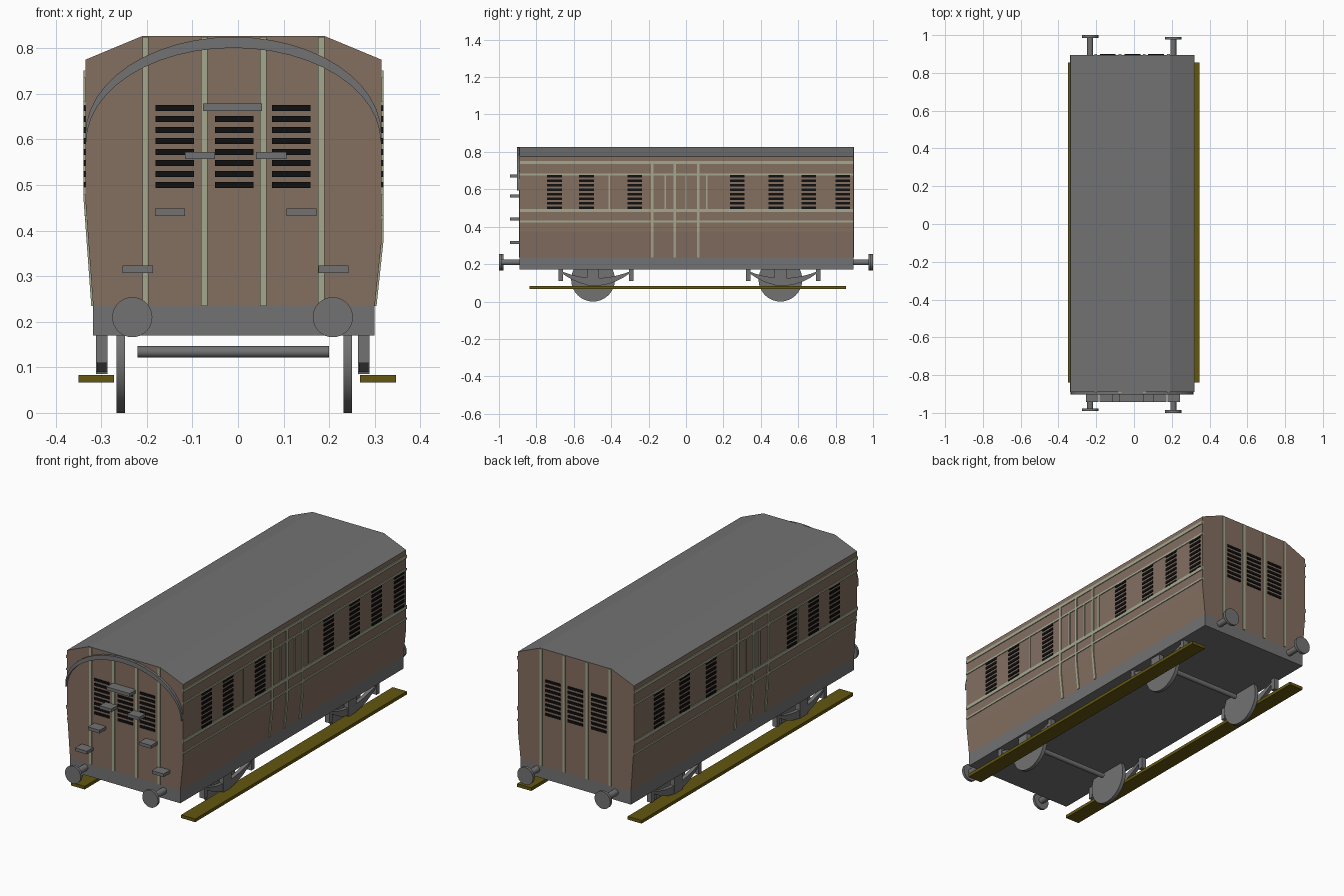
import bpy, bmesh, math
from mathutils import Matrix, Vector

cube = bpy.data.objects.get("Cube")
if cube:
    bpy.data.objects.remove(cube, do_unlink=True)


def material(name, rgb):
    m = bpy.data.materials.new(name)
    m.use_nodes = True
    m.diffuse_color = (*rgb, 1)
    m.node_tree.nodes["Principled BSDF"].inputs["Base Color"].default_value = (*rgb, 1)
    return m


BROWN = material("brown panels", (0.23, 0.158, 0.118))
GREY = material("grey metal", (0.17, 0.17, 0.17))
CREAM = material("pale green trim", (0.37, 0.39, 0.27))
BLACK = material("black louvres", (0.005, 0.005, 0.005))
OLIVE = material("olive wood", (0.125, 0.092, 0.005))


def finish(bm, name, *mats):
    bmesh.ops.recalc_face_normals(bm, faces=bm.faces[:])
    me = bpy.data.meshes.new(name)
    bm.to_mesh(me)
    bm.free()
    for m in mats:
        me.materials.append(m)
    ob = bpy.data.objects.new(name, me)
    bpy.context.scene.collection.objects.link(ob)
    return ob


def add_box(bm, x, y, z):
    """Box from three (low, high) ranges."""
    size = [r[1] - r[0] for r in (x, y, z)]
    mid = Vector([(r[0] + r[1]) / 2 for r in (x, y, z)])
    bmesh.ops.create_cube(bm, size=1, matrix=Matrix.Translation(mid) @ Matrix.Diagonal((*size, 1)))


def add_prism(bm, points, axis, low, high):
    """Extrude a 2D outline along x (points are y, z) or y (points are x, z)."""
    def at(p, d):
        return (d, p[0], p[1]) if axis == "x" else (p[0], d, p[1])
    face = bm.faces.new([bm.verts.new(at(p, low)) for p in points])
    grown = bmesh.ops.extrude_face_region(bm, geom=[face])["geom"]
    shift = (high - low, 0, 0) if axis == "x" else (0, high - low, 0)
    bmesh.ops.translate(bm, vec=shift, verts=[v for v in grown if isinstance(v, bmesh.types.BMVert)])


def add_cylinder(bm, centre, radius, depth, axis, sides=32):
    turn = Matrix.Rotation(math.pi / 2, 4, "Y" if axis == "x" else "X")
    bmesh.ops.create_cone(bm, cap_ends=True, segments=sides, radius1=radius, radius2=radius,
                          depth=depth, matrix=Matrix.Translation(centre) @ turn)


def boxes(name, mat, *ranges):
    bm = bmesh.new()
    for r in ranges:
        add_box(bm, *r)
    return finish(bm, name, mat)


def smooth(ob):
    bpy.ops.object.select_all(action="DESELECT")
    ob.select_set(True)
    bpy.context.view_layer.objects.active = ob
    bpy.ops.object.shade_smooth_by_angle()


FRONT, BACK = -0.89, 0.895
FLOOR, EAVE, TOP = 0.235, 0.775, 0.827
MID = -0.01
PLATE = 0.004
# per side: wall x, foot x, height where the wall starts to slope in
SIDES = {"right": (0.315, 0.3, 0.375), "left": (-0.335, -0.318, 0.47)}


def wall_points(side):
    wall, foot, knee = SIDES[side]
    return [(foot, FLOOR), (wall, knee), (wall, EAVE)]


# Coach body with grey roof faces
bm = bmesh.new()
outline = wall_points("right") + [(0.19, TOP), (-0.21, TOP)] + wall_points("left")[::-1]
add_prism(bm, outline, "y", FRONT, BACK)
body = finish(bm, "coach_body", BROWN, GREY)
for p in body.data.polygons:
    p.material_index = int(p.normal.z > 0.3)

# Chassis
boxes("chassis", GREY, ((-0.318, 0.3), (FRONT, BACK), (0.17, FLOOR)))


def slats(u0, u1):
    """Ranges of the louvre bars in one window: (across, height)."""
    return [((u0, u1), (0.494 + i * 0.0241, 0.507 + i * 0.0241)) for i in range(8)]


# Louvres and trim on the long sides
WINDOWS = {"right": (-0.703, -0.532, -0.275, 0.275, 0.481, 0.657, 0.838),
           "left": (-0.71, -0.54, -0.37, 0.28, 0.49, 0.697)}
for side, (wall, foot, knee) in SIDES.items():
    out = math.copysign(PLATE, wall)
    xs = tuple(sorted((wall - out, wall + out)))
    boxes(side + "_louvres", BLACK,
          *[(xs, u, z) for c in WINDOWS[side] for u, z in slats(c - 0.039, c + 0.039)])
    bm = bmesh.new()
    for z, h in ((0.743, 0.016), (0.679, 0.01), (0.487, 0.018), (0.428, 0.01)):
        # the lowest rail may sit on the sloping part of the wall
        x = wall + (foot - wall) * max(0, (knee - z) / (knee - FLOOR))
        add_box(bm, sorted((x - out, x + out)), (FRONT, BACK), (z - h / 2, z + h / 2))
    for y in (-0.41, -0.11, 0, 0.11):
        add_box(bm, xs, (y - 0.004, y + 0.004), (0.487, 0.679))
    for y in (-0.18, -0.06, 0.065):
        strip = [(foot, FLOOR), (wall, knee), (wall, 0.743)]
        shape = [(x + out, z) for x, z in strip] + [(x - out, z) for x, z in strip[::-1]]
        add_prism(bm, shape, "y", y - 0.007, y + 0.007)
    finish(bm, side + "_trim", CREAM)

# Louvres and trim on both ends
for end, y in (("front", FRONT), ("back", BACK)):
    ys = (y - PLATE, y + PLATE)
    boxes(end + "_louvres", BLACK,
          *[((c - 0.042, c + 0.042), ys, z) for c in (-0.139, -0.008, 0.117)
            for _, z in slats(0, 1)])
    boxes(end + "_trim", CREAM,
          *[((c - 0.007, c + 0.007), ys, (FLOOR, TOP - 0.002)) for c in (-0.203, -0.074, 0.055, 0.183)])

# Curved rim on the front end
bm = bmesh.new()
angles = [math.pi * i / 24 for i in range(25)]
outer = [(MID + 0.325 * math.cos(a), 0.61 + 0.215 * math.sin(a)) for a in angles]
inner = [(MID + 0.323 * math.cos(a), 0.594 + 0.207 * math.sin(a)) for a in angles]
for i in range(24):
    add_prism(bm, [outer[i], outer[i + 1], inner[i + 1], inner[i]], "y", -0.903, FRONT + 0.01)
bmesh.ops.remove_doubles(bm, verts=bm.verts[:], dist=0.0001)
finish(bm, "front_rim", GREY)

# Climbing steps on the front end
steps = [(-0.012, 0.671, 0.065)]
for spread, z in ((0.078, 0.565), (0.144, 0.44), (0.215, 0.315)):
    steps += [(-0.005 + s * spread, z, 0.033) for s in (-1, 1)]
boxes("front_steps", GREY,
      *[((x - w, x + w), (-0.942, FRONT + 0.005), (z - 0.008, z + 0.008)) for x, z, w in steps])

# Buffers
for side, x, shift in (("left", -0.232, 0.01), ("right", 0.208, 0)):
    for end, tip, s in (("front", -1 + shift, -1), ("back", 0.99 + shift, 1)):
        bm = bmesh.new()
        add_cylinder(bm, (x, tip - s * 0.007, 0.21), 0.044, 0.014, "y")
        add_cylinder(bm, (x, tip - s * 0.06, 0.21), 0.016, 0.11, "y", 16)
        smooth(finish(bm, f"{end}_{side}_buffer", GREY))

# Wheels, axles and springs
for end, y in (("front", -0.497), ("back", 0.505)):
    bm = bmesh.new()
    for x in (-0.257, 0.241):
        add_cylinder(bm, (x, y, 0.117), 0.117, 0.019, "x", 40)
    smooth(finish(bm, end + "_wheels", GREY))
    bm = bmesh.new()
    add_cylinder(bm, (MID, y, 0.134), 0.0125, 0.42, "x", 16)
    smooth(finish(bm, end + "_axle", GREY))
    for side, x in (("left", -0.299), ("right", 0.276)):
        bm = bmesh.new()
        wide = (x - 0.013, x + 0.013)
        middle = y + 0.015
        ts = [i / 6 - 1 for i in range(13)]
        upper = [(middle + t * 0.18, 0.125 + 0.035 * t * t) for t in ts]
        lower = [(middle + t * 0.18, 0.085 + 0.065 * t * t) for t in ts]
        for i in range(12):
            add_prism(bm, [upper[i], upper[i + 1], lower[i + 1], lower[i]], "x", x - 0.01, x + 0.01)
        bmesh.ops.remove_doubles(bm, verts=bm.verts[:], dist=0.0001)
        for t in (-1, 1):
            h = middle + t * 0.188
            add_box(bm, wide, (h - 0.012, h + 0.012), (0.11, 0.175))
        add_box(bm, wide, (y - 0.032, y + 0.032), (0.085, 0.175))
        finish(bm, f"{end}_{side}_spring", GREY)

# Footboards
for side, xs in (("left", (-0.35, -0.272)), ("right", (0.268, 0.347))):
    boxes(side + "_footboard", OLIVE, (xs, (-0.838, 0.855), (0.067, 0.083)))
